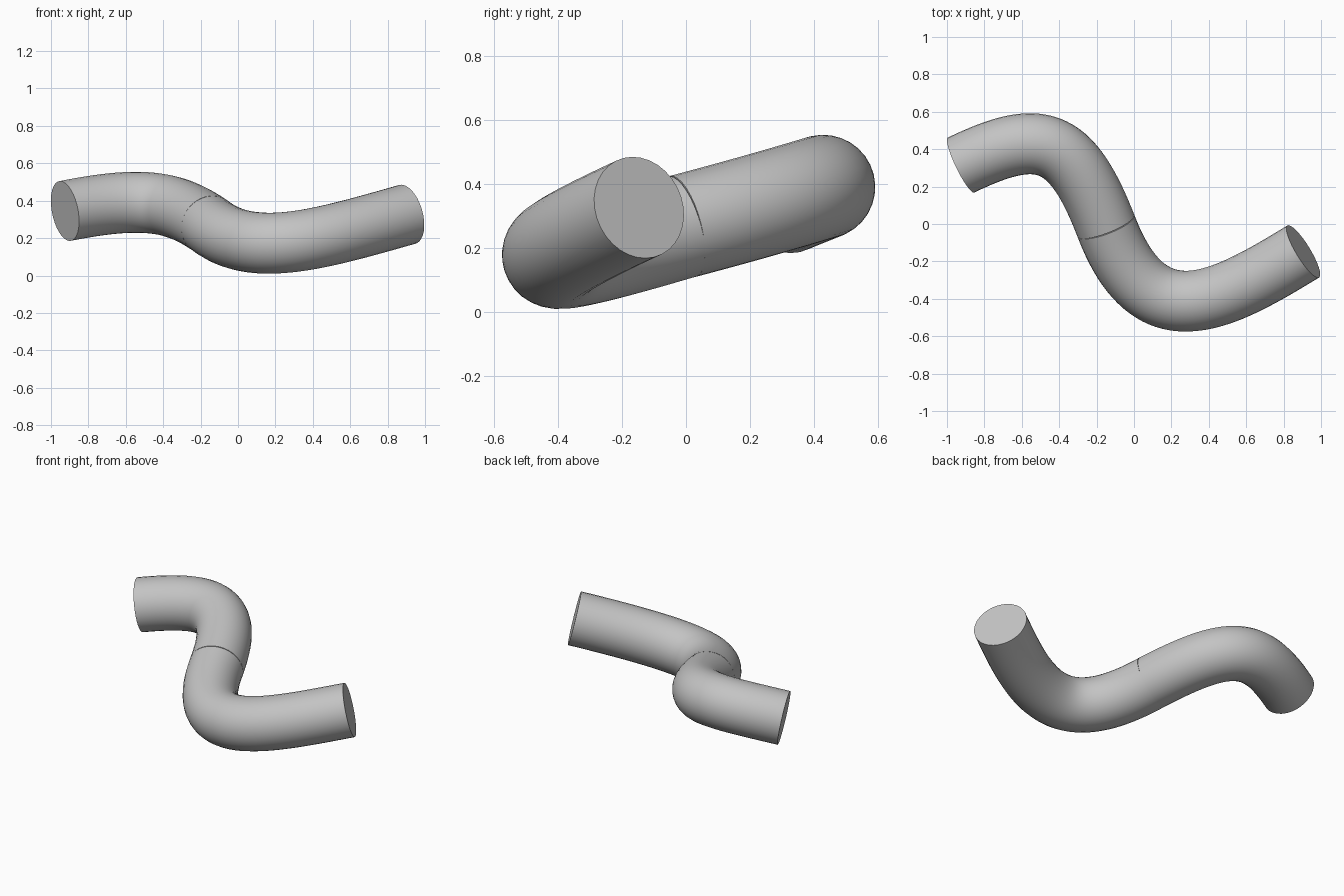
import bpy
import math
from mathutils import Vector

cube = bpy.data.objects.get("Cube")
if cube:
    bpy.data.objects.remove(cube, do_unlink=True)

RADIUS = 0.163

grey = bpy.data.materials.new("plain_grey")
grey.use_nodes = True
grey.diffuse_color = (0.55, 0.55, 0.55, 1)
grey.node_tree.nodes["Principled BSDF"].inputs["Base Color"].default_value = grey.diffuse_color


def pipe(name, start, start_handle, end_handle, end):
    """Round capped pipe swept along one bezier segment."""
    curve = bpy.data.curves.new(name, "CURVE")
    curve.dimensions = "3D"
    curve.resolution_u = 40
    curve.bevel_depth = RADIUS
    curve.bevel_resolution = 14
    curve.use_fill_caps = True
    spline = curve.splines.new("BEZIER")
    spline.bezier_points.add(1)
    a, b = spline.bezier_points
    for p in (a, b):
        p.handle_left_type = p.handle_right_type = "FREE"
    start, start_handle, end_handle, end = map(Vector, (start, start_handle, end_handle, end))
    a.co, a.handle_right, a.handle_left = start, start_handle, 2 * start - start_handle
    b.co, b.handle_left, b.handle_right = end, end_handle, 2 * end - end_handle
    obj = bpy.data.objects.new(name, curve)
    bpy.context.collection.objects.link(obj)

    # Turn into a mesh, smooth along the wall and sharp at the caps
    bpy.ops.object.select_all(action="DESELECT")
    obj.select_set(True)
    bpy.context.view_layer.objects.active = obj
    bpy.ops.object.convert(target="MESH")
    obj = bpy.context.object
    obj.data.materials.clear()
    obj.data.materials.append(grey)
    bpy.ops.object.shade_smooth_by_angle(angle=math.radians(40))
    return obj


# The two bends meet at a shared joint
joint = (-0.15, -0.01, 0.268)
pipe("right_bend", (-0.925, 0.315, 0.345), (-0.50, 0.52, 0.43), (-0.337, 0.47, 0.395), joint)
pipe("left_bend", joint, (0.084, -0.625, 0.085), (0.454, -0.422, 0.20), (0.905, -0.147, 0.327))
